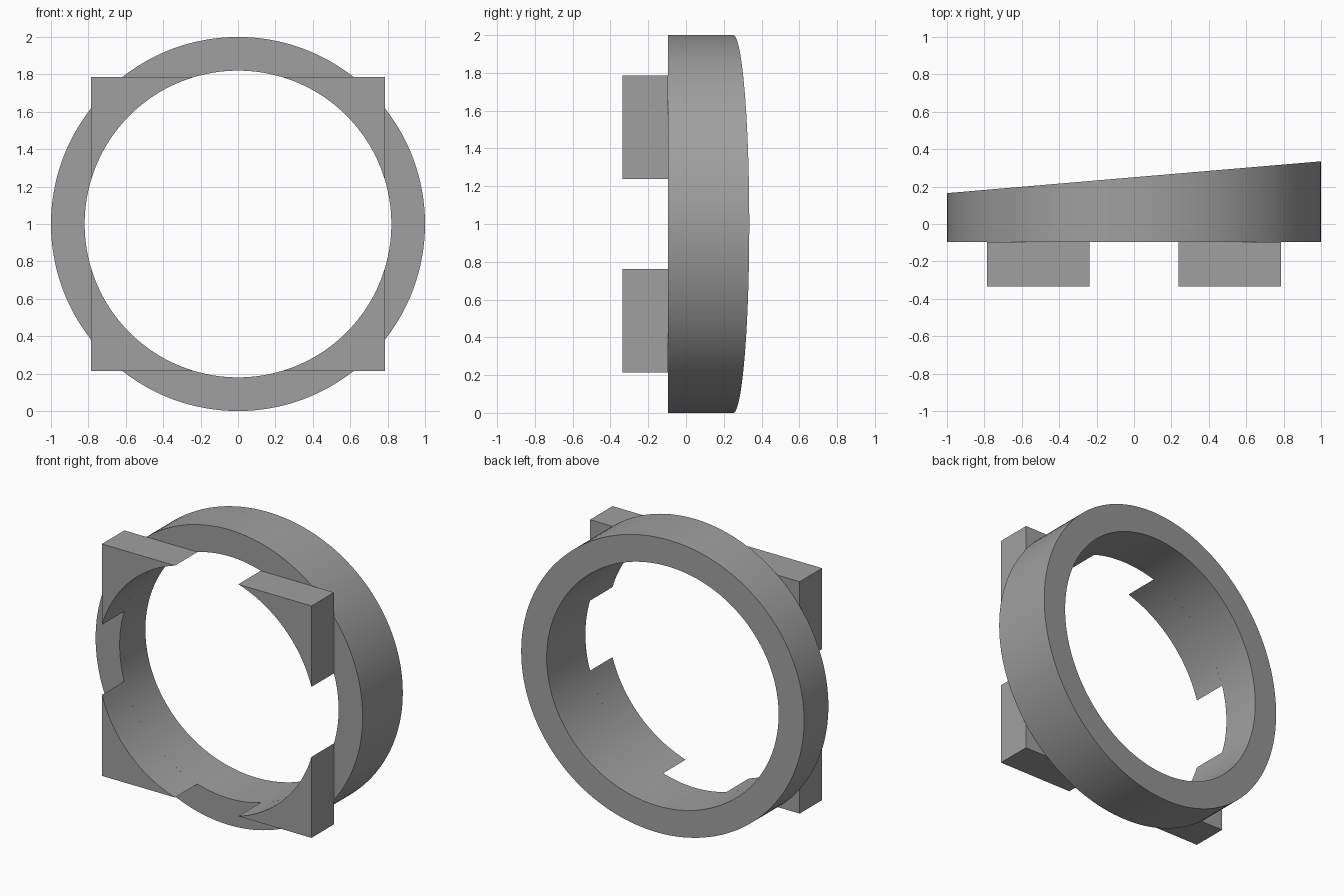
import bpy, bmesh, math

if "Cube" in bpy.data.objects:
    bpy.data.objects.remove(bpy.data.objects["Cube"])

R_OUT, R_IN, HALF = 1.0, 0.82, 0.785      # ring radii, half width of the square lugs
Y_SEAT, Y_FRONT = -0.095, -0.335          # ring front plane, lug front plane
CZ, SEGS = 1.0, 144

grey = bpy.data.materials.new("mid grey")
grey.diffuse_color = (0.35, 0.35, 0.35, 1)
grey.use_nodes = True
grey.node_tree.nodes["Principled BSDF"].inputs["Base Color"].default_value = grey.diffuse_color


def finish(name, bm):
    bmesh.ops.recalc_face_normals(bm, faces=bm.faces)
    mesh = bpy.data.meshes.new(name)
    bm.to_mesh(mesh)
    bm.free()
    mesh.materials.append(grey)
    obj = bpy.data.objects.new(name, mesh)
    bpy.context.collection.objects.link(obj)
    bpy.ops.object.select_all(action='DESELECT')
    obj.select_set(True)
    bpy.context.view_layer.objects.active = obj
    bpy.ops.object.shade_smooth_by_angle(angle=math.radians(30))


def back_y(x):
    return 0.25 + 0.085 * x               # slanted back plane


# Ring with a flat front and a slanted back
bm = bmesh.new()
loops = []
for i in range(SEGS):
    a = 2 * math.pi * i / SEGS
    c, s = math.cos(a), math.sin(a)
    section = []
    for r, back in ((R_OUT, False), (R_OUT, True), (R_IN, True), (R_IN, False)):
        y = back_y(r * c) if back else Y_SEAT
        section.append(bm.verts.new((r * c, y, CZ + r * s)))
    loops.append(section)
for i in range(SEGS):
    p, q = loops[i], loops[(i + 1) % SEGS]
    for k in range(4):
        n = (k + 1) % 4
        bm.faces.new((p[k], p[n], q[n], q[k]))
finish("ring", bm)


# Four corner lugs: square corners cut by the ring bore
start = math.acos(HALF / R_IN)
STEPS = 24
for sx, side in ((-1, "left"), (1, "right")):
    for sz, level in ((-1, "lower"), (1, "upper")):
        pts = [(HALF, HALF)]
        for i in range(STEPS + 1):
            a = start + (math.pi / 2 - 2 * start) * i / STEPS
            pts.append((R_IN * math.cos(a), R_IN * math.sin(a)))
        bm = bmesh.new()
        face = bm.faces.new([bm.verts.new((sx * x, Y_FRONT, CZ + sz * z)) for x, z in pts])
        ext = bmesh.ops.extrude_face_region(bm, geom=[face], use_keep_orig=True)
        moved = [v for v in ext["geom"] if isinstance(v, bmesh.types.BMVert)]
        bmesh.ops.translate(bm, verts=moved, vec=(0, Y_SEAT - Y_FRONT, 0))
        finish(f"{level}_{side}_lug", bm)
